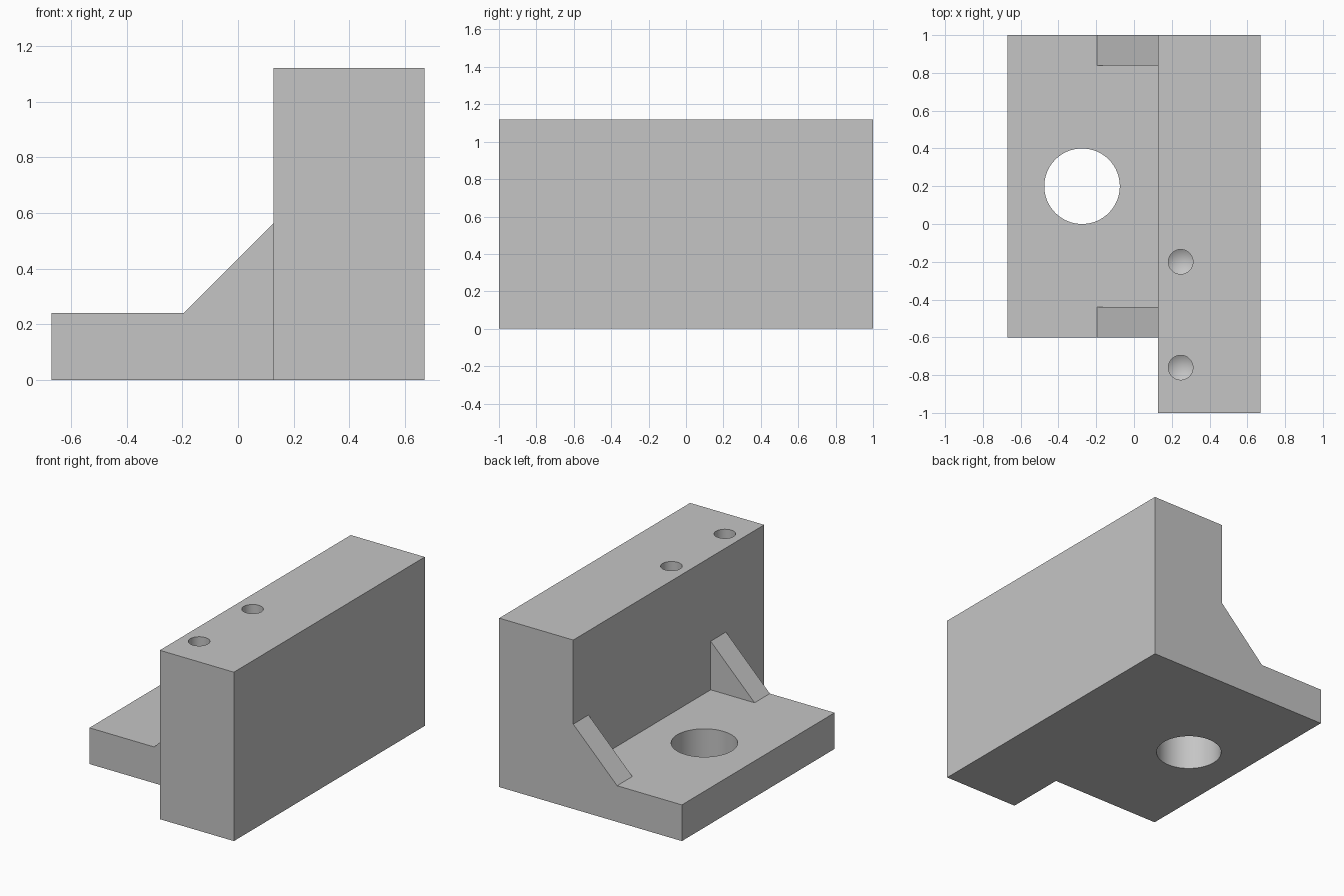
import bpy, bmesh, math

cube = bpy.data.objects.get("Cube")
if cube:
    bpy.data.objects.remove(cube, do_unlink=True)

HALF, WALL_X, WALL_TOP = 0.67, 0.127, 1.12   # half width, wall inner face, height
BASE_TOP, BASE_FRONT = 0.24, -0.6
RIB, RIB_W = 0.322, 0.16                     # rib leg length and thickness

grey = bpy.data.materials.new("machined grey")
grey.use_nodes = True
colour = (0.56, 0.56, 0.56, 1)
grey.diffuse_color = colour
grey.node_tree.nodes["Principled BSDF"].inputs["Base Color"].default_value = colour


def finish(name, bm):
    bmesh.ops.recalc_face_normals(bm, faces=bm.faces)
    mesh = bpy.data.meshes.new(name)
    bm.to_mesh(mesh)
    bm.free()
    mesh.materials.append(grey)
    obj = bpy.data.objects.new(name, mesh)
    bpy.context.collection.objects.link(obj)
    return obj


def prism(name, profile, y0, y1):
    """Extrude an x-z profile along y."""
    bm = bmesh.new()
    face = bm.faces.new([bm.verts.new((x, y0, z)) for x, z in profile])
    ext = bmesh.ops.extrude_face_region(bm, geom=[face])["geom"]
    moved = [g for g in ext if isinstance(g, bmesh.types.BMVert)]
    bmesh.ops.translate(bm, verts=moved, vec=(0, y1 - y0, 0))
    return finish(name, bm)


def drill(name, x, y, radius, bottom, top, tip=0, sides=64):
    """Vertical cutter, with an optional conical tip."""
    bm = bmesh.new()
    rings = [[bm.verts.new((x + radius * math.cos(i * math.tau / sides),
                            y + radius * math.sin(i * math.tau / sides), z))
              for i in range(sides)] for z in (bottom, top)]
    low, high = rings
    point = bm.verts.new((x, y, bottom - tip)) if tip else None
    for i in range(sides):
        j = (i + 1) % sides
        bm.faces.new((low[i], low[j], high[j], high[i]))
        if tip:
            bm.faces.new((point, low[j], low[i]))
    bm.faces.new(high)
    if not tip:
        bm.faces.new(low[::-1])
    obj = finish(name, bm)
    obj.hide_render = True
    return obj


def combine(body, other, operation):
    mod = body.modifiers.new(other.name, "BOOLEAN")
    mod.object, mod.operation, mod.solver = other, operation, "EXACT"
    bpy.context.view_layer.objects.active = body
    bpy.ops.object.modifier_apply(modifier=mod.name)
    bpy.data.objects.remove(other, do_unlink=True)


# Upright wall and the base plate, which starts further back
bracket = prism("bracket", [(WALL_X, 0), (HALF, 0), (HALF, WALL_TOP), (WALL_X, WALL_TOP)], -1, 1)
inner = WALL_X + 0.1
base = prism("base_plate", [(-HALF, 0), (inner, 0), (inner, BASE_TOP), (-HALF, BASE_TOP)], BASE_FRONT, 1)
combine(bracket, base, "UNION")

# Triangular ribs at both ends of the base, sunk into wall and plate
for name, y in (("front_rib", BASE_FRONT), ("back_rib", 1 - RIB_W)):
    foot = WALL_X - RIB
    rib = prism(name, [(foot, BASE_TOP), (foot, BASE_TOP / 2), (inner, BASE_TOP / 2),
                       (inner, BASE_TOP + RIB), (WALL_X, BASE_TOP + RIB)], y, y + RIB_W)
    combine(bracket, rib, "UNION")

# Through hole in the base and two blind holes in the wall top
combine(bracket, drill("base_hole", -0.275, 0.2, 0.2, -0.1, 0.5), "DIFFERENCE")
for y in (-0.2, -0.76):
    combine(bracket, drill("top_hole", 0.247, y, 0.065, 0.72, 1.3, tip=0.04), "DIFFERENCE")

bpy.ops.object.select_all(action="DESELECT")
bracket.select_set(True)
bpy.context.view_layer.objects.active = bracket
bpy.ops.object.shade_smooth_by_angle(angle=math.radians(25))
